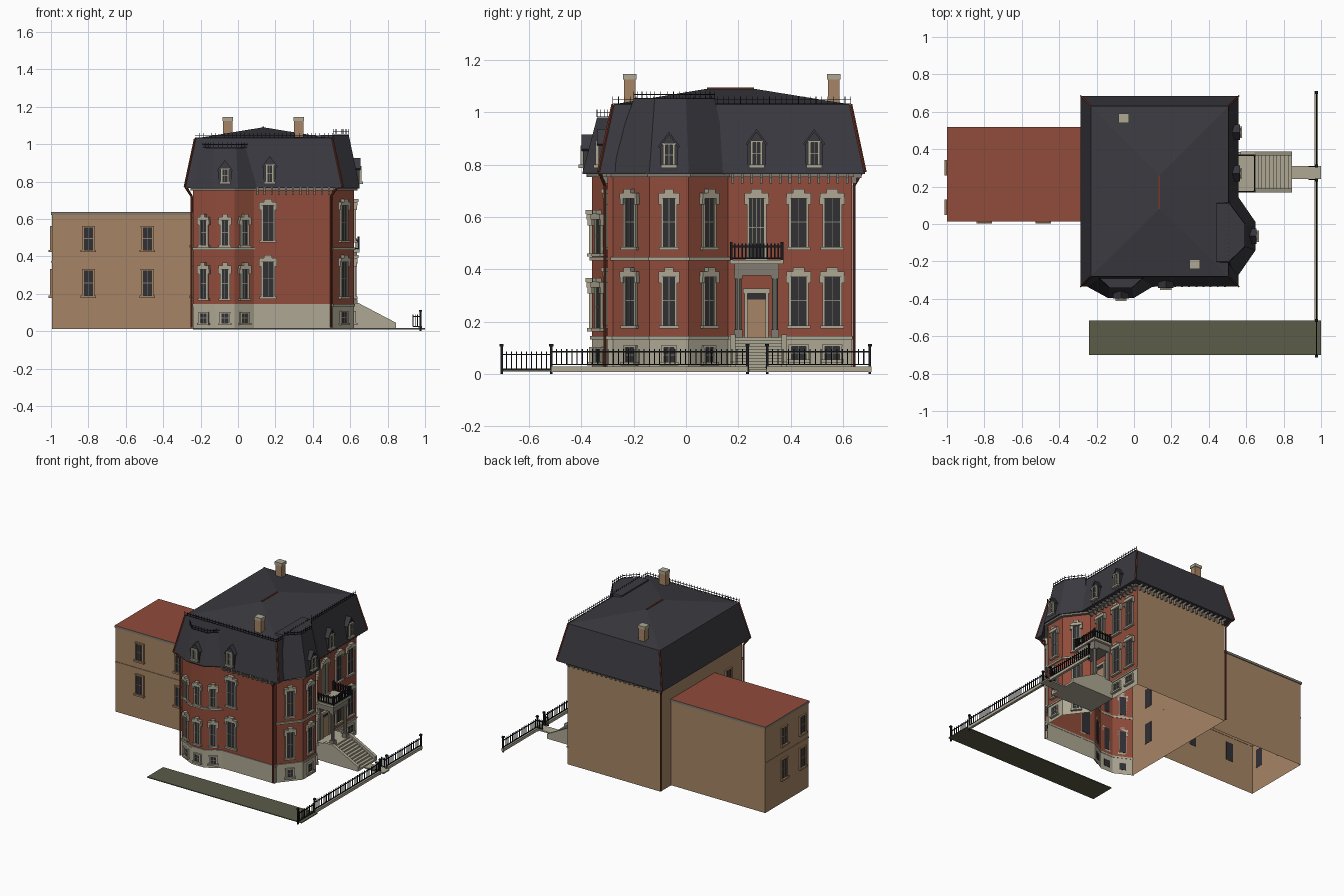
import bpy, bmesh, math
from mathutils import Matrix, Vector

if "Cube" in bpy.data.objects:
    bpy.data.objects.remove(bpy.data.objects["Cube"], do_unlink=True)

COLOURS = {"brick_red": (143, 77, 61), "plaster_tan": (165, 132, 102), "stone_beige": (172, 166, 146),
           "slate": (61, 60, 66), "window_glass": (52, 52, 56), "black_iron": (30, 32, 36),
           "grass_olive": (92, 92, 74), "weathered_stone": (128, 123, 113), "rust_metal": (118, 58, 42)}
MATS, PARTS = {}, {}
for name, rgb in COLOURS.items():
    m = bpy.data.materials.new(name)
    m.use_nodes = True
    col = [(c / 255) ** 2.2 for c in rgb] + [1]
    m.diffuse_color = col
    m.node_tree.nodes["Principled BSDF"].inputs["Base Color"].default_value = col
    MATS[name] = m
RED, TAN, BEIGE, SLATE, GLASS, IRON, GRASS, STONE, RUST = COLOURS
ID = Matrix.Identity(4)


def part(name):
    return PARTS.setdefault(name, (bmesh.new(), []))


def paint(name, faces, colour):
    used = part(name)[1]
    if colour not in used:
        used.append(colour)
    for f in faces:
        f.material_index = used.index(colour)


def box(name, colour, M, x, y, z):
    """Box given by its ranges in the frame M."""
    mid = [(a + b) / 2 for a, b in (x, y, z)]
    size = [b - a for a, b in (x, y, z)]
    vs = bmesh.ops.create_cube(part(name)[0], size=1,
                               matrix=M @ Matrix.Translation(mid) @ Matrix.Diagonal(size + [1]))["verts"]
    paint(name, {f for v in vs for f in v.link_faces}, colour)


def beam(name, colour, a, b, r):
    """Square bar from a to b."""
    a, b = Vector(a), Vector(b)
    M = Matrix.Translation(a) @ (b - a).to_track_quat("Z", "Y").to_matrix().to_4x4()
    box(name, colour, M, (-r, r), (-r, r), (0, (b - a).length))


def rod(name, colour, a, b, r):
    a, b = Vector(a), Vector(b)
    M = Matrix.Translation((a + b) / 2) @ (b - a).to_track_quat("Z", "Y").to_matrix().to_4x4()
    vs = bmesh.ops.create_cone(part(name)[0], cap_ends=True, segments=10, radius1=r, radius2=r,
                               depth=(b - a).length, matrix=M)["verts"]
    paint(name, {f for v in vs for f in v.link_faces}, colour)


def loft(name, rings, rule, top=False, bottom=False):
    """Skin counter-clockwise rings (points, z); rule(normal, z) gives the colour."""
    bm = part(name)[0]
    vs = [[bm.verts.new((x, y, z)) for x, y in pts] for pts, z in rings]
    faces, n = [], len(vs[0])
    for lo, hi in zip(vs, vs[1:]):
        faces += [bm.faces.new((lo[i], lo[(i + 1) % n], hi[(i + 1) % n], hi[i])) for i in range(n)]
    if top:
        faces.append(bm.faces.new(vs[-1]))
    if bottom:
        faces.append(bm.faces.new(vs[0][::-1]))
    for f in faces:
        f.normal_update()
        paint(name, [f], rule(f.normal, f.calc_center_median().z))


def prism(name, colour, M, pts, vec):
    bm = part(name)[0]
    lo = [bm.verts.new(M @ Vector(p)) for p in pts]
    hi = [bm.verts.new(M @ (Vector(p) + Vector(vec))) for p in pts]
    n = len(lo)
    faces = [bm.faces.new(lo), bm.faces.new(hi[::-1])]
    faces += [bm.faces.new((lo[i], hi[i], hi[(i + 1) % n], lo[(i + 1) % n])) for i in range(n)]
    bmesh.ops.recalc_face_normals(bm, faces=faces)
    paint(name, faces, colour)


def on_wall(p, q, t=0.5):
    """Frame on the wall p-q: local x runs along it, local -y points outward."""
    p, q = Vector(p), Vector(q)
    d = q - p
    return Matrix.Translation((p + d * t).to_3d()) @ Matrix.Rotation(math.atan2(d.y, d.x), 4, "Z")


def strip(name, colour, p, q, z, out):
    h = (Vector(q) - Vector(p)).length / 2
    box(name, colour, on_wall(p, q), (-h - out / 3, h + out / 3), (-out, 0.002), z)


def window(M, w, z0, z1, hood=True, frame=BEIGE):
    h, f = w / 2, 0.005
    box("window_panes", GLASS, M, (-h, h), (-0.005, 0.002), (z0, z1))
    for s in (-1, 1):
        box("window_frames", frame, M, (s * h - f, s * h + f), (-0.011, 0), (z0, z1))
    box("window_frames", STONE, M, (-0.0015, 0.0015), (-0.008, 0), (z0, z1))
    zm = (z0 + z1) / 2
    box("window_frames", STONE, M, (-h, h), (-0.008, 0), (zm - 0.002, zm + 0.002))
    box("window_sills", frame, M, (-h - 0.012, h + 0.012), (-0.018, 0), (z0 - 0.012, z0))
    if hood:
        box("window_hoods", BEIGE, M, (-h - 0.014, h + 0.014), (-0.02, 0), (z1 - 0.004, z1 + 0.016))
        box("window_hoods", BEIGE, M, (-h * 0.65, h * 0.65), (-0.024, 0), (z1 + 0.016, z1 + 0.032))
        for s in (-1, 1):
            e = s * (h + 0.008)
            box("window_hoods", BEIGE, M, (e - 0.007, e + 0.007), (-0.016, 0), (z1 - 0.028, z1))
    else:
        box("window_sills", frame, M, (-h - 0.006, h + 0.006), (-0.011, 0), (z1, z1 + 0.008))


def dormer(x, y, angle, z0, z1):
    M = Matrix.Translation((x, y, 0)) @ Matrix.Rotation(angle, 4, "Z")
    w, ze = 0.034, z1 - 0.045
    prism("dormers", SLATE, M, [(-w, 0, z0), (w, 0, z0), (w, 0, ze), (0, 0, z1), (-w, 0, ze)], (0, 0.11, 0))
    for s in (-1, 1):
        prism("dormers", SLATE, M, [(0, -0.006, z1 + 0.006), (s * 0.042, -0.006, ze - 0.006),
                                    (s * 0.036, -0.006, ze - 0.012), (0, -0.006, z1 - 0.006)], (0, 0.1, 0))
    window(M, 0.036, z0 + 0.025, ze, hood=False)


def railing(name, a, b, z0, z1, gap=0.02, r=0.002):
    """Rails at both heights with pickets between them."""
    a, b = Vector((*a, 0)), Vector((*b, 0))
    up = Vector((0, 0, 1))
    for z in (z0, z1):
        beam(name, IRON, a + up * z, b + up * z, r * 1.3)
    n = max(1, round((b - a).length / gap))
    for i in range(n + 1):
        p = a.lerp(b, i / n)
        beam(name, IRON, p + up * z0, p + up * (z1 + 0.012), r)


# Main house walls: front bay, side bay, plain back and left
FOOT = [(-0.24, -0.3), (-0.12, -0.36), (-0.02, -0.36), (0.085, -0.3), (0.505, -0.3), (0.505, -0.28),
        (0.62, -0.14), (0.62, 0.01), (0.505, 0.16), (0.505, 0.635), (-0.24, 0.635)]
SEG = list(zip(FOOT, FOOT[1:] + FOOT[:1]))
loft("house_walls", [(FOOT, 0.012), (FOOT, 0.14), (FOOT, 0.765)],
     lambda n, z: TAN if n.x < -0.9 or n.y > 0.9 else BEIGE if z < 0.14 else RED)
for i, (p, q) in enumerate(SEG[:9]):
    strip("water_table", BEIGE, p, q, (0.132, 0.144), 0.006)
    strip("cornice", STONE, p, q, (0.752, 0.768), 0.02)
    if i not in (3, 4, 8):
        strip("belt_course", BEIGE, p, q, (0.434, 0.447), 0.009)

# Windows of the two bays and the flat walls
for i in (0, 1, 2):
    M = on_wall(*SEG[i])
    window(M, 0.042, 0.175, 0.335)
    window(M, 0.042, 0.46, 0.595)
    window(M, 0.046, 0.045, 0.095, hood=False)
for i in (5, 6, 7):
    M = on_wall(*SEG[i])
    window(M, 0.052, 0.185, 0.375)
    window(M, 0.052, 0.485, 0.675)
    window(M, 0.05, 0.045, 0.1, hood=False)
for M in (on_wall(*SEG[3], 0.18), on_wall(*SEG[8], 0.57), on_wall(*SEG[8], 0.84)):
    window(M, 0.066, 0.185, 0.375)
    window(M, 0.066, 0.485, 0.675)
for t in (0.57, 0.84):
    window(on_wall(*SEG[8], t), 0.066, 0.055, 0.105, hood=False)
for z in ((0.19, 0.34), (0.46, 0.6)):
    window(on_wall((-0.24, 0.02), (-0.24, -0.3)), 0.06, *z, hood=False, frame=TAN)

# Eave brackets
for p, q in (SEG[3], SEG[8], SEG[9]):
    n = round((Vector(q) - Vector(p)).length / 0.037)
    for i in range(n):
        M = on_wall(p, q, (i + 0.5) / n)
        box("eave_brackets", STONE, M, (-0.005, 0.005), (-0.036, 0), (0.748, 0.768))
        box("eave_brackets", STONE, M, (-0.005, 0.005), (-0.016, 0), (0.728, 0.75))

# Mansard roof with a low hipped top
def rect(x0, x1, y0, y1):
    return [(x0, y0), (x1, y0), (x1, y1), (x0, y1)]

EAVE, TOP = rect(-0.285, 0.56, -0.335, 0.685), rect(-0.23, 0.505, -0.28, 0.63)
RIDGE = rect(0.134, 0.136, 0.08, 0.26)
slate = lambda n, z: SLATE
loft("mansard_roof", [(EAVE, 0.765), (EAVE, 0.772), (TOP, 1.03), (RIDGE, 1.09)], slate, True, True)
for a, b in zip(EAVE, TOP):
    beam("roof_hip_trim", RUST, (*a, 0.772), (*b, 1.03), 0.004)
beam("ridge_cap", RUST, (0.135, 0.08, 1.089), (0.135, 0.26, 1.089), 0.005)

# Bay roofs
FB = [(-0.25, -0.335), (-0.14, -0.395), (0, -0.395), (0.1, -0.335), (0.1, -0.22), (-0.25, -0.22)]
FT = [(-0.19, -0.285), (-0.13, -0.34), (-0.01, -0.34), (0.05, -0.285), (0.05, -0.22), (-0.19, -0.22)]
SB = [(0.54, -0.3), (0.65, -0.14), (0.65, 0.01), (0.54, 0.17), (0.44, 0.17), (0.44, -0.3)]
ST = [(0.51, -0.2), (0.592, -0.12), (0.592, 0), (0.51, 0.11), (0.44, 0.11), (0.44, -0.2)]
loft("front_bay_roof", [(FB, 0.764), (FB, 0.772), (FT, 0.98)], slate, True, True)
loft("side_bay_roof", [(SB, 0.764), (SB, 0.772), (ST, 1.05)], slate, True, True)
for x, y, a, z in ((-0.07, -0.393, 0, 0.91), (0.17, -0.335, 0, 0.93), (0.65, -0.065, 1, 0.92),
                   (0.56, 0.27, 1, 0.93), (0.56, 0.49, 1, 0.93)):
    dormer(x, y, a * math.pi / 2, 0.775, z)

# Iron roof cresting
for pts, z in ((FT[:4], 0.98), (ST[:4], 1.05), ([TOP[0], TOP[1], TOP[2]], 1.03)):
    for a, b in zip(pts, pts[1:]):
        railing("roof_cresting", a, b, z + 0.003, z + 0.018, 0.022, 0.0012)

# Chimneys
for x, y in ((-0.055, 0.565), (0.325, -0.215)):
    M = Matrix.Translation((x, y, 0))
    box("chimneys", TAN, M, (-0.025, 0.025), (-0.022, 0.022), (1.0, 1.13))
    box("chimney_caps", BEIGE, M, (-0.029, 0.029), (-0.026, 0.026), (1.125, 1.146))

# Downspouts
for x, y, ex, ey in ((0.497, -0.31, 0.53, -0.33), (-0.247, 0.642, -0.275, 0.67), (-0.248, -0.305, -0.28, -0.325)):
    rod("downspouts", RUST, (x, y, 0.02), (x, y, 0.72), 0.006)
    rod("downspouts", RUST, (x, y, 0.72), (ex, ey, 0.768), 0.006)

# Rear wing with flat roof
WING = rect(-0.995, -0.24, 0.02, 0.513)
loft("wing_walls", [(WING, 0.012), (WING, 0.625)], lambda n, z: TAN)
SLAB = rect(-1, -0.24, 0.014, 0.519)
loft("wing_roof", [(SLAB, 0.622), (SLAB, 0.638)], lambda n, z: RED if n.z > 0.5 else STONE, True, True)
for p, q in ((WING[0], WING[1]), (WING[3], WING[0])):
    strip("wing_belt", TAN, p, q, (0.368, 0.376), 0.004)
for z in ((0.19, 0.325), (0.435, 0.555)):
    for x in (-0.8, -0.485):
        window(on_wall((x - 0.1, 0.02), (x + 0.1, 0.02)), 0.058, *z, hood=False, frame=TAN)
    for y in (0.3, 0.09):
        window(on_wall((-0.995, y + 0.1), (-0.995, y - 0.1)), 0.058, *z, hood=False, frame=TAN)

# Entrance stairs, path and door
box("porch_floor", BEIGE, ID, (0.505, 0.645), (0.17, 0.385), (0.012, 0.14))
for i in range(10):
    x = 0.645 + i * 0.02
    box("stair_steps", BEIGE, ID, (x, x + 0.02), (0.19, 0.365), (0.012, 0.13 - i * 0.0115))
for y in (0.168, 0.365):
    prism("stair_cheeks", BEIGE, ID, [(0.57, y, 0.012), (0.845, y, 0.012), (0.845, y, 0.045),
                                      (0.645, y, 0.15), (0.57, y, 0.15)], (0, 0.022, 0))
box("garden_path", BEIGE, ID, (0.845, 1.0), (0.24, 0.31), (0.008, 0.018))
D = on_wall((0.505, 0.17), (0.505, 0.37))
box("door", TAN, D, (-0.035, 0.035), (-0.008, 0), (0.14, 0.285))
box("door_transom", GLASS, D, (-0.035, 0.035), (-0.006, 0), (0.285, 0.308))
for s in (-1, 1):
    box("door_frame", BEIGE, D, (s * 0.04 - 0.006, s * 0.04 + 0.006), (-0.014, 0), (0.14, 0.31))
box("door_frame", BEIGE, D, (-0.052, 0.052), (-0.016, 0), (0.308, 0.326))
window(D, 0.064, 0.445, 0.675)
for s in (-1, 1):
    box("window_frames", BEIGE, D, (s * 0.015 - 0.003, s * 0.015 + 0.003), (-0.012, 0), (0.445, 0.675))

# Portico with balcony
for y in (0.2, 0.34):
    rod("portico_columns", STONE, (0.622, y, 0.16), (0.622, y, 0.37), 0.012)
    for z in ((0.14, 0.17), (0.362, 0.378)):
        box("portico_columns", STONE, ID, (0.606, 0.638), (y - 0.016, y + 0.016), z)
    box("portico_columns", STONE, ID, (0.505, 0.518), (y - 0.012, y + 0.012), (0.14, 0.38))
box("portico_roof", STONE, ID, (0.505, 0.636), (0.185, 0.355), (0.376, 0.42))
box("portico_roof", BEIGE, ID, (0.505, 0.65), (0.168, 0.372), (0.42, 0.436))
CORNERS = [(0.51, 0.173), (0.645, 0.173), (0.645, 0.367), (0.51, 0.367)]
for a, b in zip(CORNERS, CORNERS[1:]):
    railing("balcony_railing", a, b, 0.442, 0.487, 0.014, 0.0025)
for x, y in CORNERS:
    beam("balcony_railing", IRON, (x, y, 0.436), (x, y, 0.505), 0.005)

# Lawn strip and street fence with open gates
box("lawn_strip", GRASS, ID, (-0.24, 1.0), (-0.7, -0.515), (0.01, 0.016))
for y0, y1 in ((-0.515, 0.235), (0.31, 0.71)):
    box("fence_curb", BEIGE, ID, (0.966, 0.984), (y0, y1), (0.008, 0.028))
    railing("street_fence", (0.975, y0), (0.975, min(y1, 0.7)), 0.036, 0.084)
railing("street_fence", (0.975, -0.705), (0.975, -0.515), 0.018, 0.074)
for y in (-0.705, -0.515, 0.235, 0.31, 0.703):
    beam("fence_posts", IRON, (0.975, y, 0), (0.975, y, 0.108), 0.005)
    box("fence_posts", IRON, Matrix.Translation((0.975, y, 0)), (-0.008, 0.008), (-0.008, 0.008), (0.104, 0.114))
for y in (0.238, 0.307):
    railing("gates", (0.935, y), (0.972, y), 0.025, 0.078, 0.012)

# Turn every part into an object
for name, (bm, used) in PARTS.items():
    mesh = bpy.data.meshes.new(name)
    bm.to_mesh(mesh)
    bm.free()
    for colour in used:
        mesh.materials.append(MATS[colour])
    bpy.context.collection.objects.link(bpy.data.objects.new(name, mesh))
